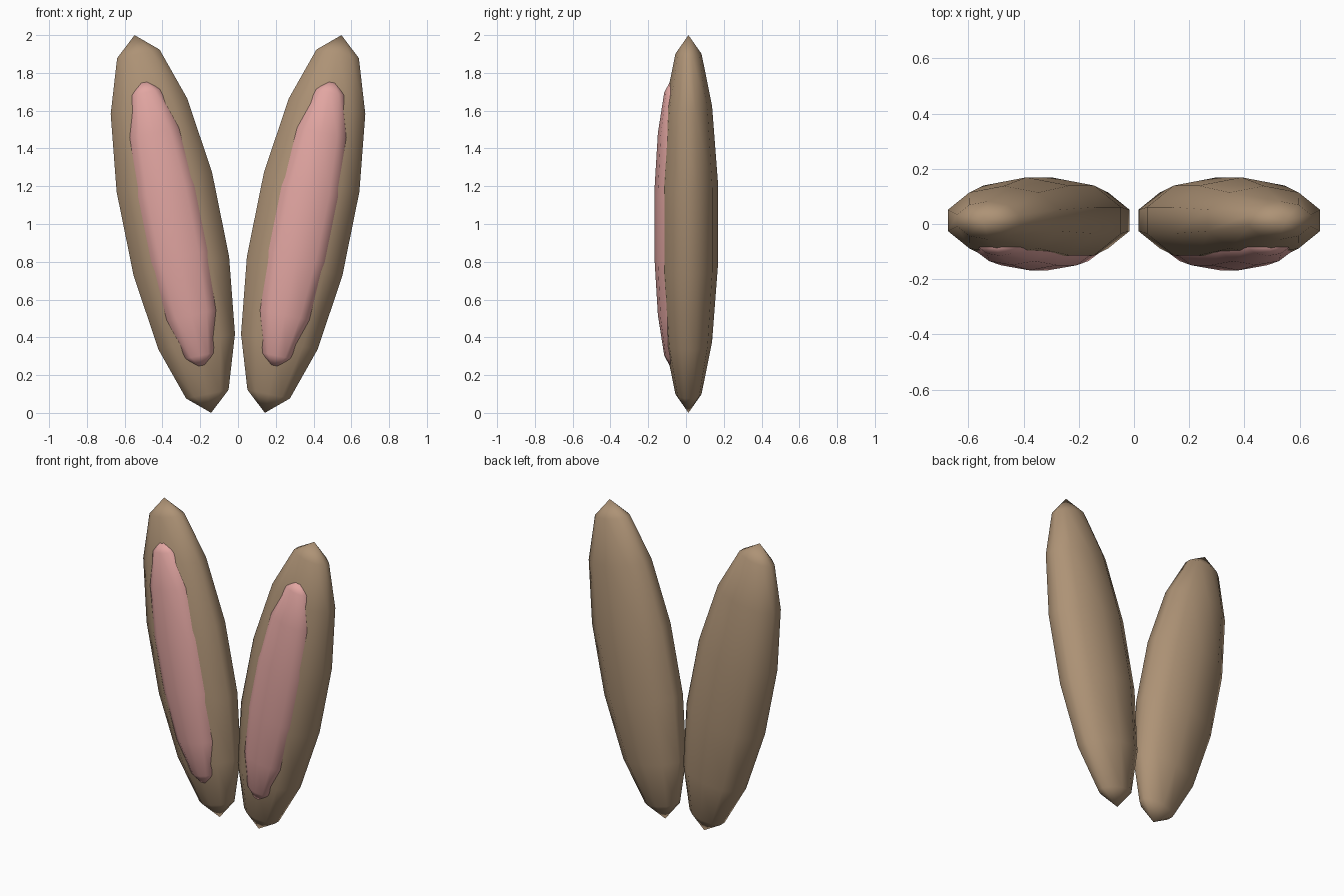
import bpy, bmesh
from mathutils import Matrix

if "Cube" in bpy.data.objects:
    bpy.data.objects.remove(bpy.data.objects["Cube"])

TILT = 0.2  # outward lean of each ear, radians


def material(name, color):
    mat = bpy.data.materials.new(name)
    mat.diffuse_color = (*color, 1)
    mat.use_nodes = True
    mat.node_tree.nodes["Principled BSDF"].inputs["Base Color"].default_value = mat.diffuse_color
    return mat


def ellipsoid(name, center, radii, tilt, mat):
    """Low-poly smooth ellipsoid: 10 sides, 7 bands, poles along its length."""
    bm = bmesh.new()
    bmesh.ops.create_uvsphere(bm, u_segments=10, v_segments=7, radius=1)
    bm.transform(Matrix.Translation(center) @ Matrix.Rotation(tilt, 4, 'Y')
                 @ Matrix.Diagonal((*radii, 1)))
    for face in bm.faces:
        face.smooth = True
    mesh = bpy.data.meshes.new(name)
    bm.to_mesh(mesh)
    bm.free()
    mesh.materials.append(mat)
    obj = bpy.data.objects.new(name, mesh)
    bpy.context.collection.objects.link(obj)


fur = material("fur", (0.42, 0.29, 0.18))
skin = material("inner_skin", (0.76, 0.38, 0.36))

for side, s in (("left", -1), ("right", 1)):
    # Outer furry shell
    ellipsoid(f"{side}_ear_outer", (s * 0.345, 0.013, 1.0), (0.278, 0.16, 1.02), s * TILT, fur)
    # Pink lining bulging out of the front
    ellipsoid(f"{side}_ear_inner", (s * 0.345, -0.073, 1.0), (0.182, 0.097, 0.79), s * TILT, skin)
